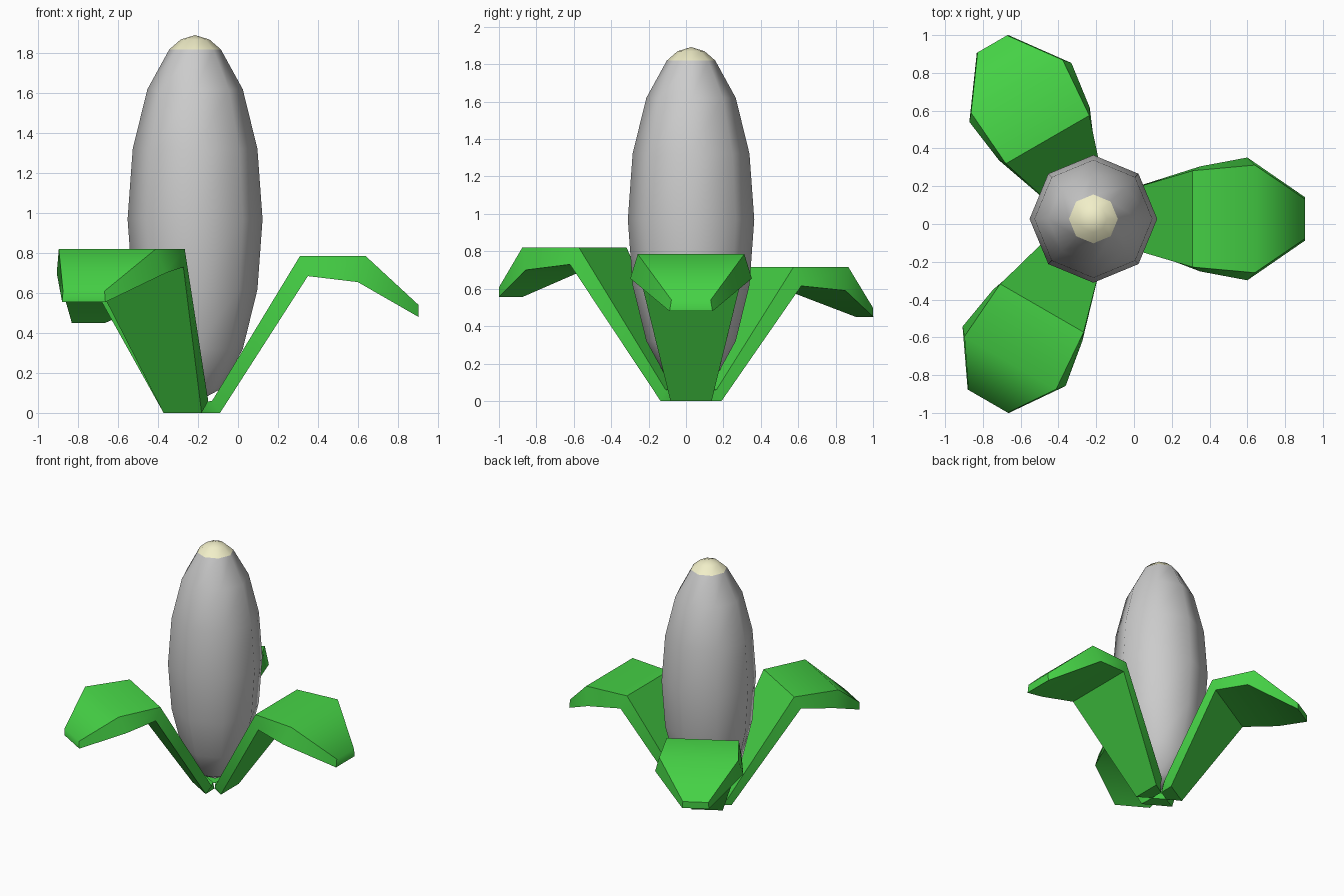
import bpy, bmesh, math
from mathutils import Matrix

if "Cube" in bpy.data.objects:
    bpy.data.objects.remove(bpy.data.objects["Cube"])

CX, CY = -0.215, 0.027          # axis of the cob
SIDES = 8


def material(name, rgb):
    m = bpy.data.materials.new(name)
    m.diffuse_color = (*rgb, 1)
    m.use_nodes = True
    m.node_tree.nodes["Principled BSDF"].inputs["Base Color"].default_value = m.diffuse_color
    return m


GREEN = material("leaf_green", (0.06, 0.64, 0.06))
YELLOW = material("tip_yellow", (0.88, 0.86, 0.58))


def finish(name, bm, angle, mat=None, turn=0):
    bmesh.ops.recalc_face_normals(bm, faces=bm.faces)
    bm.transform(Matrix.Translation((CX, CY, 0)) @ Matrix.Rotation(math.radians(turn), 4, 'Z'))
    me = bpy.data.meshes.new(name)
    bm.to_mesh(me)
    bm.free()
    ob = bpy.data.objects.new(name, me)
    bpy.context.collection.objects.link(ob)
    if mat:
        me.materials.append(mat)
    bpy.ops.object.select_all(action='DESELECT')
    ob.select_set(True)
    bpy.context.view_layer.objects.active = ob
    bpy.ops.object.shade_smooth_by_angle(angle=math.radians(angle))
    return ob


def lathe(name, profile, mat=None):
    """Eight-sided turned shape from (radius, z) points; radius 0 makes a pole."""
    bm = bmesh.new()
    rings = []
    for r, z in profile:
        n = SIDES if r > 0 else 1
        rings.append([bm.verts.new((r * math.cos(i * math.tau / SIDES),
                                    r * math.sin(i * math.tau / SIDES), z)) for i in range(n)])
    for a, b in zip(rings, rings[1:]):
        for i in range(SIDES):
            j = (i + 1) % SIDES
            quad = [a[i % len(a)], a[j % len(a)], b[j % len(b)], b[i % len(b)]]
            bm.faces.new(list(dict.fromkeys(quad)))
    return finish(name, bm, 60, mat)


def leaf(name, turn, sections):
    """Thick folded blade; each section is upper (r, z, half width) + lower (r, z, half width)."""
    bm = bmesh.new()
    loops = []
    for ru, zu, wu, rl, zl, wl in sections:
        loops.append([bm.verts.new(p) for p in
                      ((ru, -wu, zu), (ru, wu, zu), (rl, wl, zl), (rl, -wl, zl))])
    for a, b in zip(loops, loops[1:]):
        for i in range(4):
            j = (i + 1) % 4
            bm.faces.new((a[i], a[j], b[j], b[i]))
    bm.faces.new(loops[0])
    bm.faces.new(loops[-1])
    return finish(name, bm, 50, GREEN, turn)


# cob: stretched sphere, from the bottom pole up to the coloured tip
cob = [(0.338 * math.sin(k * math.pi / 8), 0.97 - 0.92 * math.cos(k * math.pi / 8))
       for k in range(8)]
cob[0] = (0, 0.05)
lathe("cob", cob)

# rounded tip
lathe("cob_tip", [cob[-1], (0.072, 1.87), (0, 1.892)], YELLOW)

# shared foot of every leaf
foot = [(0.045, 0.055, 0.06, 0.03, 0.0, 0.05),
        (0.085, 0.06, 0.125, 0.125, 0.0, 0.11)]

leaf("right_leaf", 0, foot + [
    (0.525, 0.785, 0.255, 0.565, 0.685, 0.278),
    (0.855, 0.785, 0.285, 0.815, 0.655, 0.325),
    (1.12, 0.54, 0.105, 1.12, 0.48, 0.115)])
leaf("back_leaf", 120, foot + [
    (0.485, 0.715, 0.255, 0.52, 0.615, 0.278),
    (0.81, 0.715, 0.28, 0.773, 0.59, 0.312),
    (1.07, 0.50, 0.09, 1.07, 0.45, 0.095)])
leaf("front_leaf", 240, foot + [
    (0.545, 0.82, 0.255, 0.59, 0.73, 0.273),
    (0.88, 0.82, 0.28, 0.84, 0.70, 0.315),
    (1.115, 0.61, 0.12, 1.115, 0.555, 0.125)])
